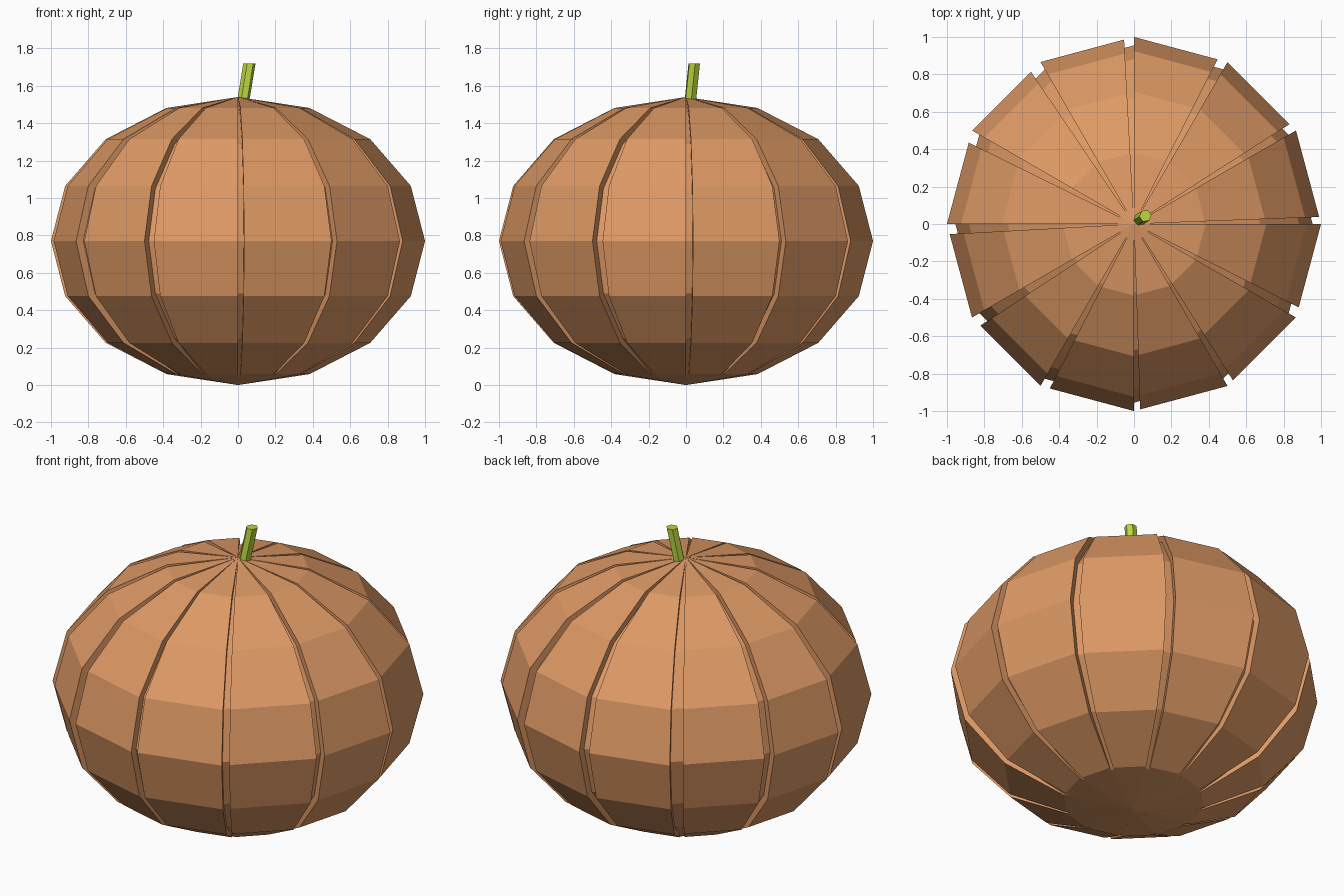
import bpy, bmesh, math
from mathutils import Vector

cube = bpy.data.objects.get("Cube")
if cube:
    bpy.data.objects.remove(cube, do_unlink=True)


def material(name, rgb):
    m = bpy.data.materials.new(name)
    m.use_nodes = True
    m.diffuse_color = (*rgb, 1)
    m.node_tree.nodes["Principled BSDF"].inputs["Base Color"].default_value = (*rgb, 1)
    return m


def finish(bm, name, mat):
    bmesh.ops.remove_doubles(bm, verts=bm.verts, dist=0.00005)
    bmesh.ops.recalc_face_normals(bm, faces=bm.faces)
    mesh = bpy.data.meshes.new(name)
    bm.to_mesh(mesh)
    bm.free()
    mesh.materials.append(mat)
    obj = bpy.data.objects.new(name, mesh)
    bpy.context.collection.objects.link(obj)
    return obj


orange = material("pumpkin orange", (0.73, 0.32, 0.13))
green = material("stem green", (0.50, 0.68, 0.05))

RIBS, RINGS = 12, 8
HALF, GROOVE = 0.77, 0.955       # half height, groove floor scale
# Groove widths as a share of each rib, clockwise from the back
GAPS = [0.107, 0.093, 0.075, 0.108, 0.08, 0.065, 0.10, 0.12, 0.108, 0.13, 0.14, 0.106]


def shell_point(rib, ring, scale):
    a = math.radians(90 - rib * 360 / RIBS)
    p = math.pi * ring / RINGS
    r = math.sin(p) * scale
    z = HALF + HALF * math.cos(p) * scale
    if ring in (0, RINGS):                 # grooves close at the poles
        z = HALF + HALF * math.cos(p)
    elif ring == RINGS - 1:                # and run flush under the base
        z = HALF + HALF * math.cos(p) * (1 + (1 - scale) * 0.08)
    return Vector((r * math.cos(a), r * math.sin(a), z))


# Body: flat ribs, each followed by a narrow sunken groove
bm = bmesh.new()
columns = []
for rib in range(RIBS):
    share = 1 - GAPS[rib]
    outer = [shell_point(rib, i, 1) for i in range(RINGS + 1)]
    outer_next = [shell_point(rib + 1, i, 1) for i in range(RINGS + 1)]
    inner = [shell_point(rib, i, GROOVE) for i in range(RINGS + 1)]
    inner_next = [shell_point(rib + 1, i, GROOVE) for i in range(RINGS + 1)]
    columns += [outer,
                [a.lerp(b, share) for a, b in zip(outer, outer_next)],
                [a.lerp(b, share) for a, b in zip(inner, inner_next)],
                inner_next]

top = bm.verts.new(columns[0][0])
bottom = bm.verts.new(columns[0][-1])
grid = [[top] + [bm.verts.new(p) for p in col[1:-1]] + [bottom] for col in columns]
for n, left in enumerate(grid):
    right = grid[(n + 1) % len(grid)]
    for i in range(RINGS):
        corners = [left[i], right[i], right[i + 1], left[i + 1]]
        bm.faces.new(list(dict.fromkeys(corners)))
finish(bm, "pumpkin_body", orange)

# Stem: leaning six-sided prism
bm = bmesh.new()
SIDES, RADIUS = 6, 0.033
ends = []
for centre in (Vector((0.025, 0.021, 1.50)), Vector((0.061, 0.044, 1.72))):
    ring = []
    for k in range(SIDES):
        a = math.tau * k / SIDES + 0.15
        ring.append(bm.verts.new(centre + RADIUS * Vector((math.cos(a), math.sin(a), 0))))
    ends.append(ring)
low, high = ends
for k in range(SIDES):
    j = (k + 1) % SIDES
    bm.faces.new((low[k], low[j], high[j], high[k]))
bm.faces.new(low[::-1])
bm.faces.new(high)
finish(bm, "stem", green)
